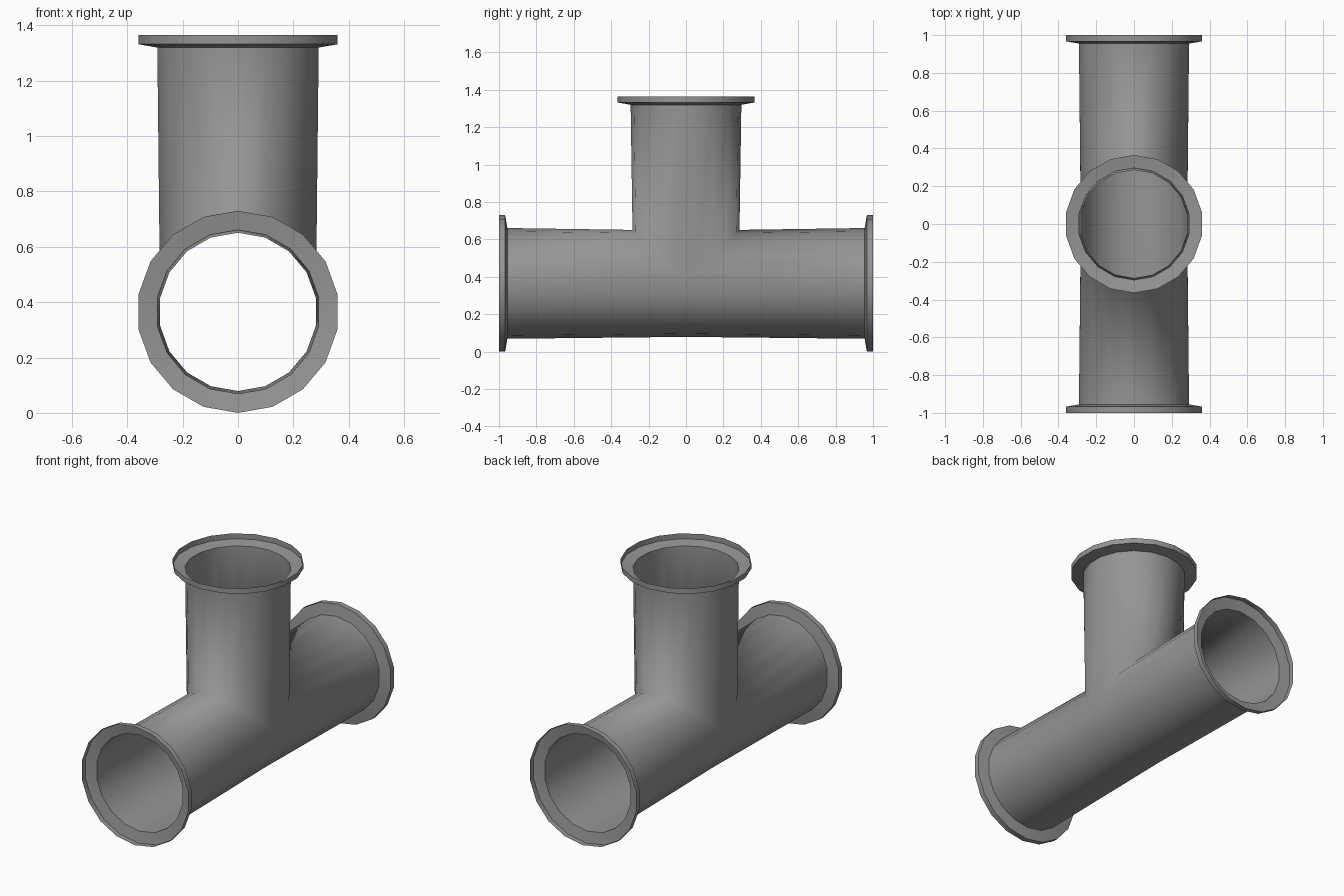
import bpy, bmesh
from math import sin, cos, pi
from mathutils import Matrix, Vector

if "Cube" in bpy.data.objects:
    bpy.data.objects.remove(bpy.data.objects["Cube"], do_unlink=True)

SIDES = 18
AXIS_Z = 0.365       # height of the main pipe axis
R_END, R_MID = 0.296, 0.286   # the pipes narrow slightly towards the joint
R_RIM = 0.365
SEAT = 0.955         # distance from centre to the flange seat
ANGLES = [2 * pi * k / SIDES for k in range(SIDES)]

grey = bpy.data.materials.new("Pipe grey")
grey.use_nodes = True
colour = (0.3, 0.3, 0.3, 1)
grey.diffuse_color = colour
grey.node_tree.nodes["Principled BSDF"].inputs["Base Color"].default_value = colour


def finish(bm, name):
    bmesh.ops.remove_doubles(bm, verts=bm.verts, dist=0.0005)
    bmesh.ops.recalc_face_normals(bm, faces=bm.faces)
    mesh = bpy.data.meshes.new(name)
    bm.to_mesh(mesh)
    bm.free()
    mesh.materials.append(grey)
    mesh.shade_smooth()
    obj = bpy.data.objects.new(name, mesh)
    bpy.context.collection.objects.link(obj)
    return obj


def bridge(bm, ring_a, ring_b):
    """Skin two closed rings of points with quads."""
    a = [bm.verts.new(p) for p in ring_a]
    b = [bm.verts.new(p) for p in ring_b]
    for i in range(SIDES):
        j = (i + 1) % SIDES
        bm.faces.new((a[i], a[j], b[j], b[i]))


def joint(side, a):
    """Mitred seam point: upper points spread along y, lower ones meet at y = 0."""
    c = R_MID * cos(a)
    return Vector((R_MID * sin(a), side * max(c, 0), AXIS_Z + c))


# Tee body: two main halves and the branch, meeting on mitred seams
bm = bmesh.new()
for side in (-1, 1):
    bridge(bm, [joint(side, a) for a in ANGLES],
           [(R_END * sin(a), side * SEAT, AXIS_Z + R_END * cos(a)) for a in ANGLES])
bridge(bm, [joint(-1, a) if cos(a) > 0 else joint(1, pi - a) for a in ANGLES],
       [(R_END * sin(a), -R_END * cos(a), AXIS_Z + SEAT) for a in ANGLES])
# Small triangles closing the side of the joint
for s in (-1, 1):
    high, low = s * ANGLES[4], s * ANGLES[5]
    bm.faces.new([bm.verts.new(p) for p in
                  (joint(-1, high), joint(1, high), joint(1, low))])
finish(bm, "tee_body")


# Flanges: open dishes with a sloped seat and a thin outer wall
def flange(name, turn, reach):
    bm = bmesh.new()
    rings = [[(r * sin(a), -r * cos(a), h) for a in ANGLES]
             for r, h in ((R_END, SEAT), (R_RIM, SEAT + 0.012), (R_RIM, reach))]
    bridge(bm, rings[0], rings[1])
    bridge(bm, rings[1], rings[2])
    bm.transform(Matrix.Translation((0, 0, AXIS_Z)) @ Matrix.Rotation(turn, 4, 'X'))
    obj = finish(bm, name)
    bpy.ops.object.select_all(action='DESELECT')
    obj.select_set(True)
    bpy.context.view_layer.objects.active = obj
    bpy.ops.object.shade_smooth_by_angle(angle=pi / 6)


flange("top_flange", 0, 1.0)
flange("front_flange", pi / 2, 1.0)
flange("back_flange", -pi / 2, 1.0)
